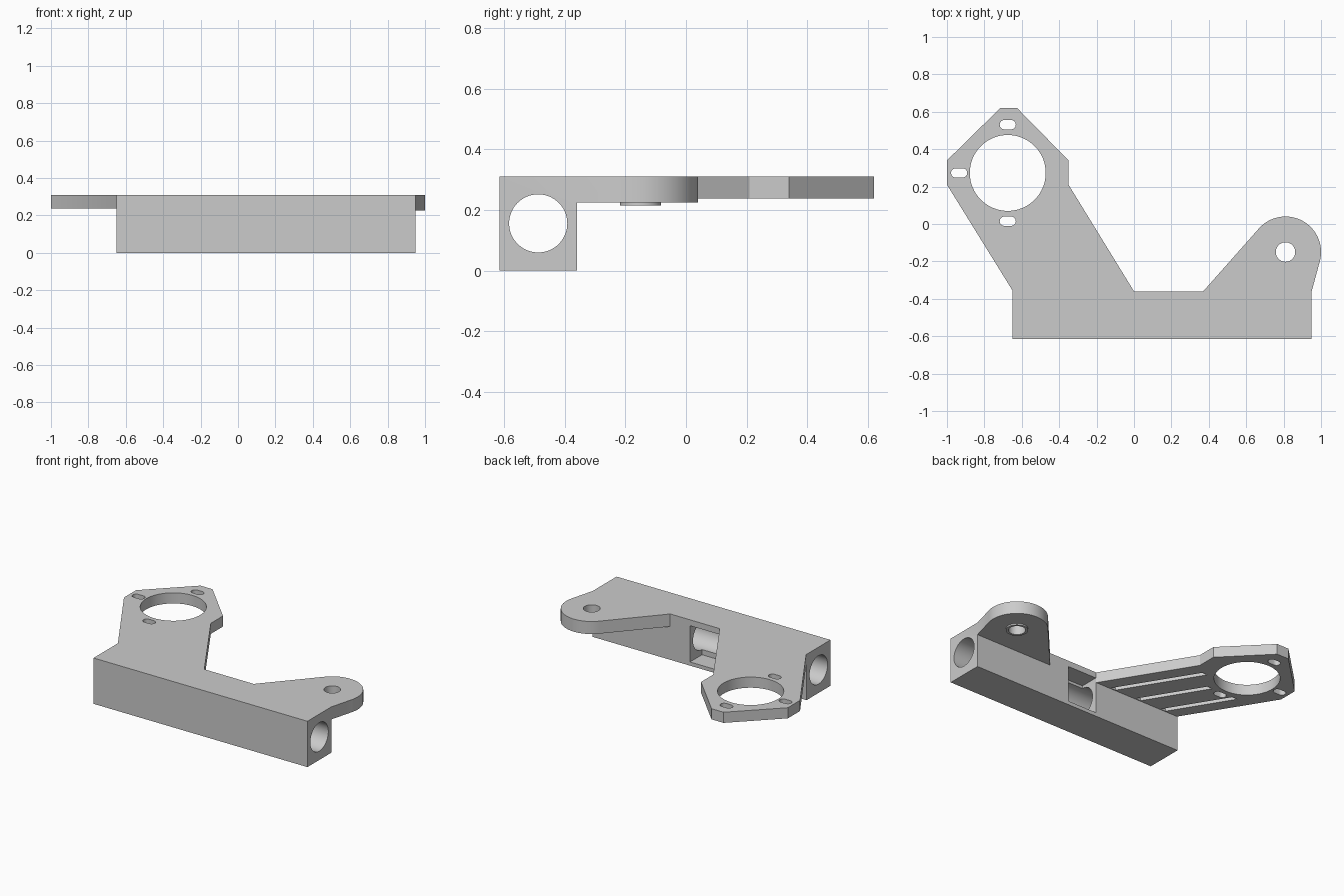
import bpy
import bmesh
from math import pi, cos, sin, atan2, acos, hypot
from mathutils import Matrix

if "Cube" in bpy.data.objects:
    bpy.data.objects.remove(bpy.data.objects["Cube"], do_unlink=True)

grey = bpy.data.materials.new("plain grey plastic")
grey.use_nodes = True
colour = (0.6, 0.6, 0.6, 1)
grey.diffuse_color = colour
grey.node_tree.nodes["Principled BSDF"].inputs["Base Color"].default_value = colour

TOP = 0.31


def prism(name, outline, z0, z1):
    """Closed solid from an outline in x and y."""
    bm = bmesh.new()
    face = bm.faces.new([bm.verts.new((x, y, z0)) for x, y in outline])
    grown = bmesh.ops.extrude_face_region(bm, geom=[face])
    top = [v for v in grown["geom"] if isinstance(v, bmesh.types.BMVert)]
    bmesh.ops.translate(bm, verts=top, vec=(0, 0, z1 - z0))
    bmesh.ops.recalc_face_normals(bm, faces=bm.faces)
    mesh = bpy.data.meshes.new(name)
    bm.to_mesh(mesh)
    bm.free()
    mesh.materials.append(grey)
    obj = bpy.data.objects.new(name, mesh)
    bpy.context.collection.objects.link(obj)
    return obj


def box(name, x0, x1, y0, y1, z0, z1):
    return prism(name, [(x0, y0), (x1, y0), (x1, y1), (x0, y1)], z0, z1)


def arc(cx, cy, r, start, end, n):
    steps = [start + (end - start) * i / n for i in range(n + 1)]
    return [(cx + r * cos(a), cy + r * sin(a)) for a in steps]


def disc(name, cx, cy, r, z0, z1, n=64):
    return prism(name, arc(cx, cy, r, 0, 2 * pi, n)[:-1], z0, z1)


def tangent_angle(px, py, cx, cy, r, side):
    """Angle on the circle where the line from a point touches it."""
    return atan2(py - cy, px - cx) + side * acos(r / hypot(px - cx, py - cy))


def combine(target, tool, operation):
    mod = target.modifiers.new("combine", "BOOLEAN")
    mod.operation = operation
    mod.solver = "EXACT"
    mod.object = tool
    bpy.context.view_layer.objects.active = target
    bpy.ops.object.modifier_apply(modifier=mod.name)
    bpy.data.objects.remove(tool, do_unlink=True)


# Main square bar
bracket = box("bracket", -0.65, 0.95, -0.615, -0.36, 0, TOP)

# Motor plate with chamfered corners, leaning to the side
plate = [(-0.64, -0.45), (0, -0.45), (0, -0.36), (-0.35, 0.21), (-0.35, 0.34),
         (-0.625, 0.62), (-0.715, 0.62), (-1, 0.34), (-1, 0.21), (-0.65, -0.355)]
combine(bracket, prism("motor_plate", plate, 0.238, TOP), "UNION")

# Rounded pivot arm, tangent to its end circle
px, py, pr = 0.81, -0.15, 0.19
start = tangent_angle(0.95, -0.36, px, py, pr, 1)
end = tangent_angle(0.37, -0.36, px, py, pr, -1) % (2 * pi)
arm = [(0.37, -0.45), (0.94, -0.45), (0.95, -0.36)]
arm += arc(px, py, pr, start, end, 40) + [(0.37, -0.36)]
combine(bracket, prism("pivot_arm", arm, 0.225, TOP), "UNION")
combine(bracket, disc("pivot_boss", px, py, 0.068, 0.215, 0.25), "UNION")

# Long bore through the bar
bore = disc("bore_cutter", 0, 0, 0.096, -1.2, 1.2)
bore.data.transform(Matrix.Translation((0, -0.488, 0.156)) @ Matrix.Rotation(pi / 2, 4, "Y"))
combine(bracket, bore, "DIFFERENCE")

# Window in the back of the bar
combine(bracket, box("window_cutter", 0.003, 0.222, -0.488, -0.3, 0.025, 0.27), "DIFFERENCE")

# Pivot hole and motor opening
combine(bracket, disc("pivot_cutter", px, py, 0.052, 0.1, 0.5), "DIFFERENCE")
mx, my = -0.675, 0.273
combine(bracket, disc("motor_cutter", mx, my, 0.203, 0.1, 0.5), "DIFFERENCE")

# Screw slots around the motor opening
for sx, sy in [(mx, my + 0.258), (mx, my - 0.258), (mx - 0.26, my)]:
    slot = arc(sx + 0.018, sy, 0.025, -pi / 2, pi / 2, 12)
    slot += arc(sx - 0.018, sy, 0.025, pi / 2, 3 * pi / 2, 12)
    combine(bracket, prism("slot_cutter", slot, 0.1, 0.5), "DIFFERENCE")

# Slanted grooves under the motor plate
for x, y_end in [(-0.13, 0.15), (-0.33, 0.04), (-0.53, 0.04)]:
    x_end = x - 0.614 * (y_end + 0.355)
    w = 0.02
    groove = [(x - w, -0.355), (x + w, -0.355), (x_end + w, y_end), (x_end - w, y_end)]
    combine(bracket, prism("groove_cutter", groove, 0.2, 0.265), "DIFFERENCE")

bpy.ops.object.select_all(action="DESELECT")
bracket.select_set(True)
bpy.context.view_layer.objects.active = bracket
bpy.ops.object.shade_smooth_by_angle(angle=pi / 6)
